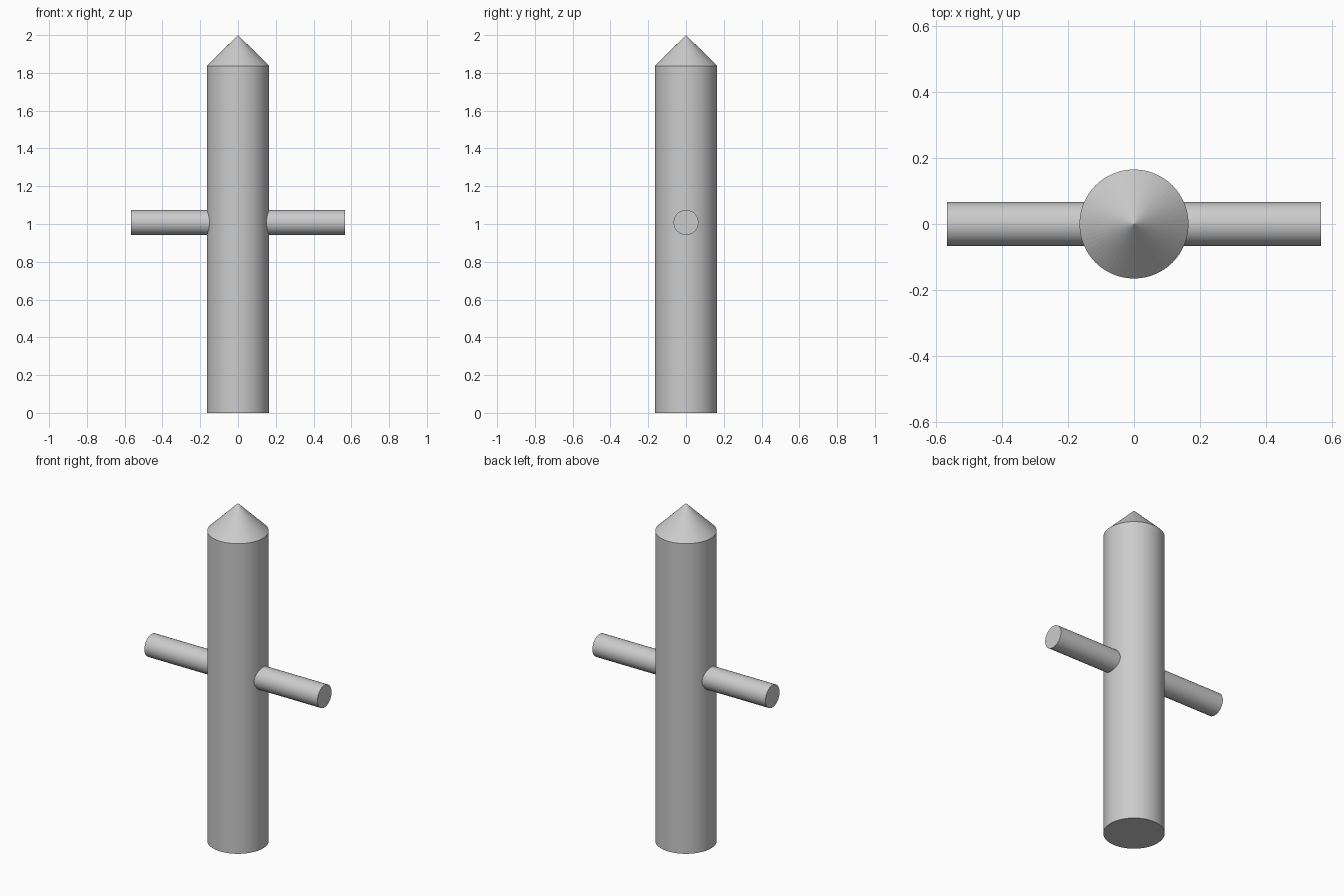
import bpy
import math

cube = bpy.data.objects.get("Cube")
if cube:
    bpy.data.objects.remove(cube, do_unlink=True)

POST_R, SHOULDER, TOP = 0.165, 1.837, 2.0
ROD_R, ROD_HALF, ROD_Z = 0.066, 0.567, 1.008

# Single plain grey for every part
grey = bpy.data.materials.new("plain_grey")
grey.use_nodes = True
colour = (0.6, 0.6, 0.6, 1)
grey.diffuse_color = colour
grey.node_tree.nodes["Principled BSDF"].inputs["Base Color"].default_value = colour


def finish(name):
    obj = bpy.context.object
    obj.name = obj.data.name = name
    obj.data.materials.append(grey)
    bpy.ops.object.shade_smooth_by_angle(angle=math.radians(30))
    return obj


# Upright post with a pointed cap, revolved from one profile
profile = [(0, 0), (POST_R, 0), (POST_R, SHOULDER), (0, TOP)]
mesh = bpy.data.meshes.new("pointed_post")
mesh.from_pydata([(r, 0, z) for r, z in profile], [(0, 1), (1, 2), (2, 3)], [])
post = bpy.data.objects.new("pointed_post", mesh)
bpy.context.collection.objects.link(post)
bpy.ops.object.select_all(action="DESELECT")
post.select_set(True)
bpy.context.view_layer.objects.active = post
screw = post.modifiers.new("revolve", "SCREW")
screw.steps = screw.render_steps = 64
screw.use_merge_vertices = True
screw.use_normal_calculate = True
bpy.ops.object.modifier_apply(modifier=screw.name)
finish("pointed_post")

# The cone faces stay flat so that the tip shades cleanly
for face in post.data.polygons:
    if face.center.z > SHOULDER:
        face.use_smooth = False

# Cross rod passing straight through the post
bpy.ops.mesh.primitive_cylinder_add(
    vertices=48, radius=ROD_R, depth=2 * ROD_HALF,
    location=(0, 0, ROD_Z), rotation=(0, math.pi / 2, 0))
finish("cross_rod")
